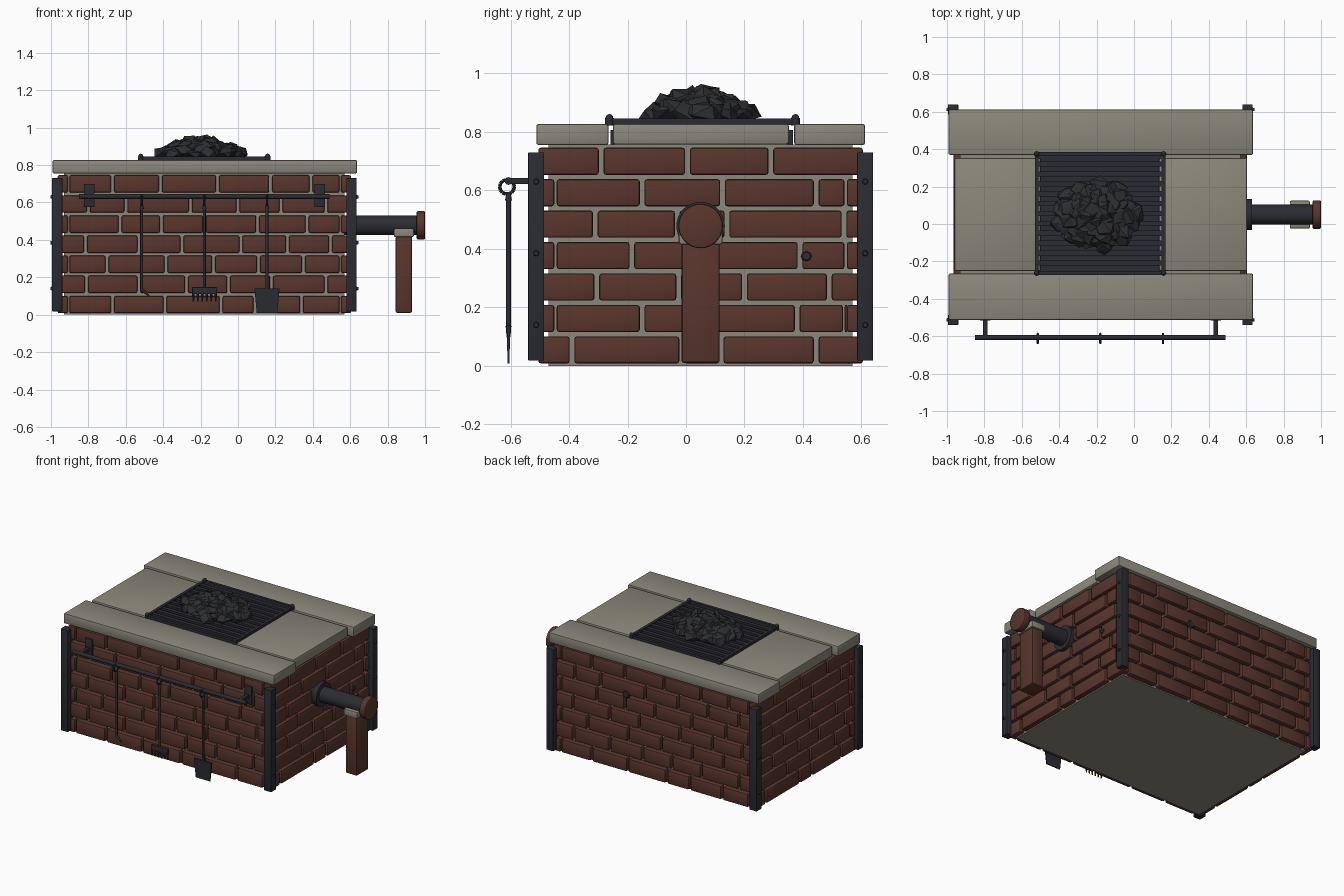
import bpy, bmesh, math, random
from mathutils import Vector, Matrix

random.seed(4)
old = bpy.data.objects.get("Cube")
if old:
    bpy.data.objects.remove(old, do_unlink=True)


def material(name, rgb):
    m = bpy.data.materials.new(name)
    m.use_nodes = True
    colour = (*rgb, 1)
    m.diffuse_color = colour
    m.node_tree.nodes["Principled BSDF"].inputs["Base Color"].default_value = colour
    return m


BRICK = material("red_brick", (0.10, 0.036, 0.026))
STONE = material("pale_stone", (0.26, 0.245, 0.20))
IRON = material("dark_iron", (0.024, 0.025, 0.033))
COAL = material("black_coal", (0.026, 0.027, 0.030))


def add_box(bm, lo, hi, bevel=0.0):
    """Add a box between two corners, with optional rounded edges."""
    lo, hi = Vector(lo), Vector(hi)
    mat = Matrix.Translation((lo + hi) / 2) @ Matrix.Diagonal((*(hi - lo), 1))
    verts = bmesh.ops.create_cube(bm, size=1, matrix=mat)["verts"]
    if bevel:
        edges = list({e for v in verts for e in v.link_edges})
        bmesh.ops.bevel(bm, geom=edges, offset=bevel, segments=2, profile=0.5, affect='EDGES')


def add_rod(bm, a, b, r1, r2=None, sides=16):
    """Add a round bar from a to b."""
    a, b = Vector(a), Vector(b)
    d = b - a
    mat = Matrix.Translation((a + b) / 2) @ d.to_track_quat('Z', 'Y').to_matrix().to_4x4()
    bmesh.ops.create_cone(bm, cap_ends=True, segments=sides, radius1=r1,
                          radius2=r1 if r2 is None else r2, depth=d.length, matrix=mat)


def finish(name, bm, mat, smooth=True):
    me = bpy.data.meshes.new(name)
    bm.to_mesh(me)
    bm.free()
    ob = bpy.data.objects.new(name, me)
    bpy.context.scene.collection.objects.link(ob)
    me.materials.append(mat)
    if smooth:
        bpy.ops.object.select_all(action='DESELECT')
        ob.select_set(True)
        bpy.context.view_layer.objects.active = ob
        bpy.ops.object.shade_smooth_by_angle(angle=math.radians(35))
    return ob


def box(name, lo, hi, mat, bevel=0.0):
    bm = bmesh.new()
    add_box(bm, lo, hi, bevel)
    return finish(name, bm, mat)


# Overall block limits at the brick faces
X0, X1, Y0, Y1 = -0.965, 0.605, -0.505, 0.605
CX, CY = (X0 + X1) / 2, (Y0 + Y1) / 2
SKIN = 0.055

# Mortar core
box("mortar_core", (X0 + 0.035, Y0 + 0.035, 0), (X1 - 0.035, Y1 - 0.035, 0.757), STONE)

# Brick joints for each course, from the bottom up
FRONT_JOINTS = [
    (-0.67, -0.39, -0.09, 0.09, 0.34),
    (-0.81, -0.53, -0.275, -0.05, 0.18, 0.47),
    (-0.70, -0.385, -0.13, 0.11, 0.35),
    (-0.815, -0.53, -0.30, 0.015, 0.265, 0.495),
    (-0.63, -0.41, -0.18, 0.105, 0.37),
    (-0.80, -0.60, -0.255, 0.0, 0.23, 0.47),
    (-0.67, -0.415, -0.11, 0.175, 0.39),
]
SIDE_JOINTS = [
    (-0.39, -0.015, 0.12, 0.445),
    (-0.15, 0.10, 0.38, 0.545),
    (-0.305, -0.025, 0.20, 0.49),
    (-0.185, 0.10, 0.39),
    (-0.31, -0.03, 0.14, 0.54),
    (-0.15, 0.125, 0.445),
    (-0.29, 0.005, 0.29),
]


def brick_wall(name, joints, lo, hi, across, outer, inner, long_parity):
    """Lay courses along x (across 0) or y (across 1), interlocking at corners."""
    bm = bmesh.new()
    for row, cuts in enumerate(joints):
        z = 0.008 + row * 0.1075
        trim = 0 if row % 2 == long_parity else SKIN + 0.008
        ends = [lo + trim - 0.008, *cuts, hi - trim + 0.008]
        for a, b in zip(ends, ends[1:]):
            a, b = a + 0.008, b - 0.008
            d0, d1 = sorted((outer, inner))
            p, q = ((a, d0, z), (b, d1, z + 0.093))
            if across:
                p, q = (d0, a, z), (d1, b, z + 0.093)
            add_box(bm, p, q, 0.009)
    finish(name, bm, BRICK)


mirrored = [tuple(2 * CX - c for c in reversed(r)) for r in FRONT_JOINTS]
brick_wall("front_bricks", FRONT_JOINTS, X0, X1, 0, Y0, Y0 + SKIN, 1)
brick_wall("back_bricks", mirrored, X0, X1, 0, Y1, Y1 - SKIN, 1)
mirrored = [tuple(2 * CY - c for c in reversed(r)) for r in SIDE_JOINTS]
brick_wall("left_bricks", SIDE_JOINTS, Y0, Y1, 1, X1, X1 - SKIN, 0)
brick_wall("right_bricks", mirrored, Y0, Y1, 1, X0, X0 + SKIN, 0)

# Stone top slabs around the fire pit
box("front_slab", (-0.992, -0.512, 0.755), (0.637, -0.265, 0.827), STONE, 0.008)
box("back_slab", (-0.992, 0.37, 0.755), (0.637, 0.612, 0.827), STONE, 0.008)
box("right_slab", (-0.96, -0.25, 0.757), (-0.50, 0.352, 0.827), STONE, 0.008)
box("left_slab", (0.135, -0.25, 0.757), (0.605, 0.352, 0.827), STONE, 0.008)

# Corner posts with bolts on their outer sides
for sx, side in ((-1, "right"), (1, "left")):
    for sy, end in ((-1, "front"), (1, "back")):
        bm = bmesh.new()
        x, y = CX + sx * 0.787, CY + sy * 0.5625
        add_box(bm, (x - 0.0275, y - 0.0275, 0.018), (x + 0.0275, y + 0.0275, 0.73), 0.003)
        for z in (0.14, 0.385, 0.63):
            add_rod(bm, (x + sx * 0.02, y, z), (x + sx * 0.036, y, z), 0.012, 0.008, 10)
        finish(f"{end}_{side}_post", bm, IRON)

# Fire grate: ash pan, frame, bars and corner knobs
box("ash_pan", (-0.51, -0.258, 0.75), (0.145, 0.365, 0.806), IRON)
bm = bmesh.new()
GX, GY, GZ = (-0.52, 0.158), (-0.262, 0.374), 0.838
for x in GX:
    add_box(bm, (x - 0.01, GY[0], 0.824), (x + 0.01, GY[1], 0.846))
    for y in GY:
        add_rod(bm, (x, y, 0.822), (x, y, 0.848), 0.015)
        bmesh.ops.create_uvsphere(bm, u_segments=12, v_segments=8, radius=0.013,
                                  matrix=Matrix.Translation((x, y, 0.848)))
for y in GY:
    add_box(bm, (GX[0], y - 0.01, 0.824), (GX[1], y + 0.01, 0.846))
for i in range(1, 12):
    y = GY[0] + (GY[1] - GY[0]) * i / 12
    add_box(bm, (GX[0], y - 0.014, 0.826), (GX[1], y + 0.014, 0.842))
finish("fire_grate", bm, IRON)


# Heap of jagged coals
bm = bmesh.new()
for i in range(60):
    t = math.sqrt((i + 0.5) / 60)
    ang = i * 2.4
    r = random.uniform(0.045, 0.062)
    pos = (-0.195 + 0.205 * t * math.cos(ang), 0.05 + 0.16 * t * math.sin(ang),
           0.855 + 0.068 * (1 - t ** 1.6))
    mat = (Matrix.Translation(pos) @ Matrix.Diagonal((1, 1, 0.7, 1))
           @ Matrix.Rotation(random.uniform(0, 6), 4, Vector((random.random(), random.random(), 1))))
    lump = bmesh.ops.create_icosphere(bm, subdivisions=1, radius=r, matrix=mat)["verts"]
    for v in lump:
        v.co += Vector(random.uniform(-0.013, 0.013) for _ in range(3))
        v.co.z = max(v.co.z, 0.842)
finish("coal_heap", bm, COAL, smooth=False)

# Small soot spots on the bricks
bm = bmesh.new()
add_rod(bm, (0.60, 0.412, 0.375), (0.611, 0.412, 0.375), 0.02, 0.014, 8)
add_rod(bm, (0.04, 0.60, 0.55), (0.04, 0.611, 0.55), 0.03, 0.022, 8)
finish("soot_spots", bm, COAL)

# Side pipe with wall flange, end disc and supporting pillar
PY, PZ = 0.05, 0.478
bm = bmesh.new()
add_rod(bm, (0.57, PY, PZ), (0.96, PY, PZ), 0.053, sides=32)
add_rod(bm, (0.59, PY, PZ), (0.63, PY, PZ), 0.083, sides=32)
finish("side_pipe", bm, IRON)
bm = bmesh.new()
add_rod(bm, (0.955, PY, PZ), (1.0, PY, PZ), 0.076, sides=32)
rims = [e for e in bm.edges if abs(e.verts[0].co.x - e.verts[1].co.x) < 0.001]
bmesh.ops.bevel(bm, geom=rims, offset=0.007, segments=2, profile=0.5, affect='EDGES')
finish("pipe_end_disc", bm, BRICK)
box("pipe_pillar", (0.843, PY - 0.065, 0.01), (0.93, PY + 0.065, 0.42), BRICK, 0.008)
box("pillar_cap", (0.833, PY - 0.075, 0.415), (0.94, PY + 0.075, 0.462), STONE, 0.008)

# Tool rail on two wall brackets
RY, RZ = -0.607, 0.632
bm = bmesh.new()
add_rod(bm, (-0.85, RY, RZ), (0.49, RY, RZ), 0.013)
for x in (-0.795, 0.437):
    add_box(bm, (x - 0.028, -0.517, 0.575), (x + 0.028, -0.50, 0.70), 0.003)
    add_box(bm, (x - 0.013, RY, RZ - 0.011), (x + 0.013, -0.51, RZ + 0.011), 0.003)
finish("tool_rail", bm, IRON)


def tool_handle(bm, x):
    """Hanging ring, collar and tapering shaft."""
    steps = 14
    ring = [(x, RY - 0.005 + 0.025 * math.cos(a), 0.612 + 0.025 * math.sin(a))
            for a in (2 * math.pi * i / steps for i in range(steps))]
    for p, q in zip(ring, ring[1:] + ring[:1]):
        add_rod(bm, p, q, 0.006, sides=8)
    add_rod(bm, (x, RY, 0.59), (x, RY, 0.565), 0.007, 0.012, 12)
    add_rod(bm, (x, RY, 0.565), (x, RY, 0.13), 0.008, sides=12)


bm = bmesh.new()
tool_handle(bm, -0.515)
add_rod(bm, (-0.515, RY, 0.135), (-0.475, RY, 0.10), 0.010, 0.004, 12)
finish("fire_poker", bm, IRON)

bm = bmesh.new()
tool_handle(bm, -0.18)
add_box(bm, (-0.245, RY - 0.009, 0.11), (-0.113, RY + 0.009, 0.147), 0.002)
for i in range(6):
    x = -0.239 + i * 0.024
    add_rod(bm, (x, RY, 0.112), (x, RY, 0.07), 0.007, 0.004, 8)
finish("coal_rake", bm, IRON)

bm = bmesh.new()
tool_handle(bm, 0.155)
add_box(bm, (0.088, RY - 0.007, 0.008), (0.222, RY + 0.007, 0.14))
for v in bm.verts:
    if v.co.z < 0.01:
        v.co.x = 0.155 + (v.co.x - 0.155) * 0.82
        v.co.y = RY + (v.co.y - RY) * 0.4
finish("coal_shovel", bm, IRON)
